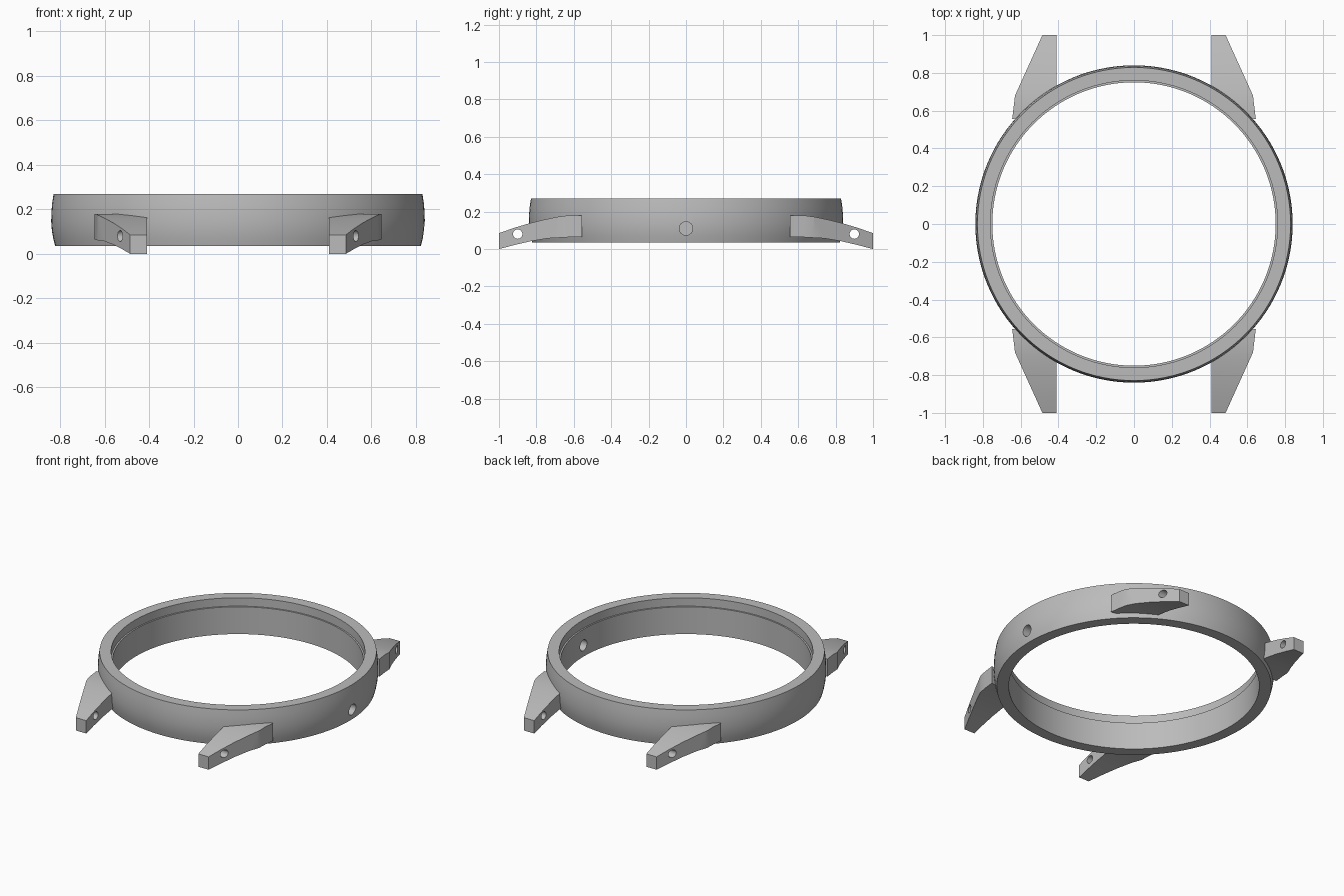
import bpy, bmesh, math
from mathutils import Matrix, Vector

if "Cube" in bpy.data.objects:
    bpy.data.objects.remove(bpy.data.objects["Cube"])

steel = bpy.data.materials.new("brushed_steel")
steel.diffuse_color = (0.5, 0.5, 0.5, 1)
steel.use_nodes = True
steel.node_tree.nodes["Principled BSDF"].inputs["Base Color"].default_value = steel.diffuse_color


def make_object(name, bm):
    bmesh.ops.recalc_face_normals(bm, faces=bm.faces)
    mesh = bpy.data.meshes.new(name)
    bm.to_mesh(mesh)
    bm.free()
    mesh.materials.append(steel)
    obj = bpy.data.objects.new(name, mesh)
    bpy.context.collection.objects.link(obj)
    return obj


def prism(name, outline, offset):
    """Extrude a closed 3D outline along an offset vector."""
    bm = bmesh.new()
    face = bm.faces.new([bm.verts.new(p) for p in outline])
    ext = bmesh.ops.extrude_face_region(bm, geom=[face])
    moved = [v for v in ext["geom"] if isinstance(v, bmesh.types.BMVert)]
    bmesh.ops.translate(bm, verts=moved, vec=Vector(offset))
    return make_object(name, bm)


def pin(name, radius, depth, centre):
    """Cylinder lying along x."""
    bm = bmesh.new()
    m = Matrix.Translation(centre) @ Matrix.Rotation(math.pi / 2, 4, 'Y')
    bmesh.ops.create_cone(bm, cap_ends=True, segments=32, radius1=radius,
                          radius2=radius, depth=depth, matrix=m)
    return make_object(name, bm)


def activate(obj):
    bpy.ops.object.select_all(action='DESELECT')
    obj.select_set(True)
    bpy.context.view_layer.objects.active = obj


def boolean(obj, cutter, operation):
    activate(obj)
    mod = obj.modifiers.new("cut", 'BOOLEAN')
    mod.operation, mod.solver, mod.object = operation, 'EXACT', cutter
    bpy.ops.object.modifier_apply(modifier=mod.name)
    bpy.data.objects.remove(cutter)


# Case ring: bulged outer wall, stepped seat inside the top rim
profile = [(0.75, 0.035), (0.822, 0.035), (0.831, 0.07), (0.837, 0.105),
           (0.84, 0.145), (0.839, 0.185), (0.836, 0.225), (0.829, 0.27),
           (0.76, 0.27), (0.76, 0.215), (0.75, 0.215)]
STEPS = 128
bm = bmesh.new()
rings = []
for i in range(STEPS):
    a = 2 * math.pi * i / STEPS
    rings.append([bm.verts.new((r * math.cos(a), r * math.sin(a), z))
                  for r, z in profile])
n = len(profile)
for i in range(STEPS):
    a, b = rings[i], rings[(i + 1) % STEPS]
    for j in range(n):
        k = (j + 1) % n
        bm.faces.new((a[j], b[j], b[k], a[k]))
ring = make_object("case_ring", bm)

# Crown hole through the right wall
boolean(ring, pin("crown_cutter", 0.036, 0.4, (0.8, 0, 0.11)), 'DIFFERENCE')

# Lug: curved side profile trimmed by the tapered plan outline
side = [(1.0, 0.0), (1.0, 0.085), (0.92, 0.113), (0.84, 0.137), (0.76, 0.157),
        (0.69, 0.172), (0.63, 0.18), (0.5, 0.18), (0.5, 0.064), (0.62, 0.064),
        (0.74, 0.057), (0.83, 0.042), (0.92, 0.021)]
plan = [(0.41, 1.1), (0.41, 0.67), (0.53, 0.575), (0.645, 0.555),
        (0.63, 0.68), (0.485, 1.0), (0.485, 1.1)]
lugs = prism("strap_lugs", [(0.3, y, z) for y, z in side], (0.5, 0, 0))
boolean(lugs, prism("plan_cutter", [(x, y, -0.1) for x, y in plan], (0, 0, 0.5)),
        'INTERSECT')

# Spring bar hole through the lug
boolean(lugs, pin("bar_cutter", 0.025, 0.6, (0.5, 0.9, 0.08)), 'DIFFERENCE')

# Repeat the lug at all four corners
mirror = lugs.modifiers.new("mirror", 'MIRROR')
mirror.use_axis = (True, True, False)
mirror.use_mirror_merge = False
activate(lugs)
bpy.ops.object.modifier_apply(modifier=mirror.name)

for obj in (ring, lugs):
    activate(obj)
    bpy.ops.object.shade_smooth_by_angle(angle=math.radians(25))
